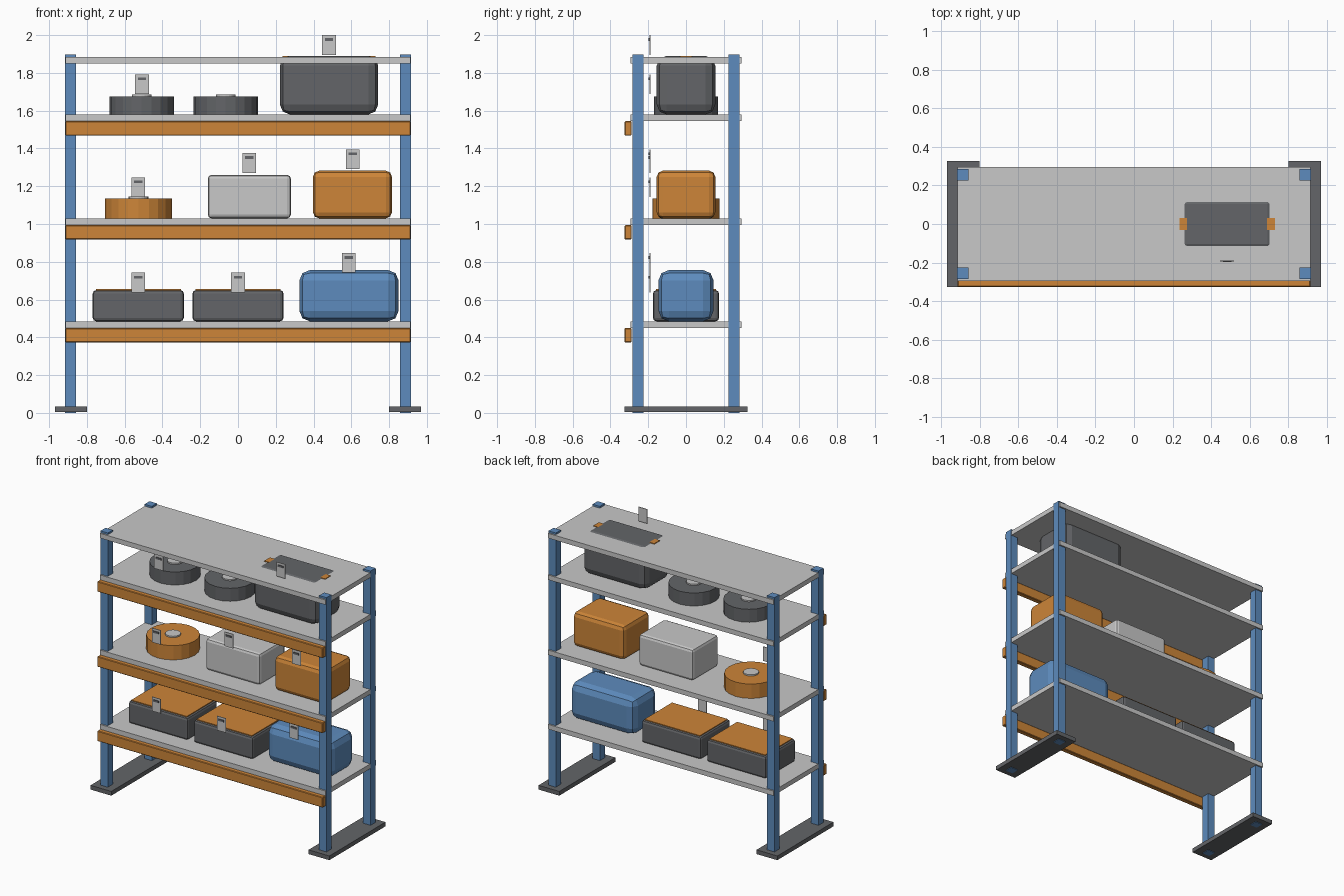
import bpy
import bmesh
from mathutils import Matrix, Vector

default_cube = bpy.data.objects.get("Cube")
if default_cube:
    bpy.data.objects.remove(default_cube, do_unlink=True)


def make_material(name, color):
    mat = bpy.data.materials.new(name)
    mat.use_nodes = True
    mat.diffuse_color = (*color, 1)
    mat.node_tree.nodes["Principled BSDF"].inputs["Base Color"].default_value = (*color, 1)
    return mat


BLUE = make_material("blue", (0.11, 0.26, 0.51))
ORANGE = make_material("orange", (0.61, 0.235, 0.04))
GREY = make_material("light grey", (0.58, 0.58, 0.58))
DARK = make_material("dark grey", (0.125, 0.13, 0.138))


def finish(name, bm, mat):
    mesh = bpy.data.meshes.new(name)
    bm.to_mesh(mesh)
    bm.free()
    mesh.materials.append(mat)
    obj = bpy.data.objects.new(name, mesh)
    bpy.context.collection.objects.link(obj)
    return obj


def box(name, mat, xs, ys, zs, bevel=0, segments=2):
    """Box from its (min, max) ranges, with optional rounded edges."""
    bm = bmesh.new()
    center = Vector([(r[0] + r[1]) / 2 for r in (xs, ys, zs)])
    size = [r[1] - r[0] for r in (xs, ys, zs)]
    bmesh.ops.create_cube(bm, size=1, matrix=Matrix.Translation(center) @ Matrix.Diagonal((*size, 1)))
    obj = finish(name, bm, mat)
    if bevel:
        mod = obj.modifiers.new("rounded edges", 'BEVEL')
        mod.width = bevel
        mod.segments = segments
    return obj


def disc(name, mat, x, radius, z0, z1, sides=20):
    bm = bmesh.new()
    bmesh.ops.create_cone(bm, cap_ends=True, segments=sides, radius1=radius, radius2=radius,
                          depth=z1 - z0, matrix=Matrix.Translation((x, 0, (z0 + z1) / 2)))
    return finish(name, bm, mat)


def tag(x, top):
    """Upright label card with a dark slot near its top."""
    box("tag", GREY, (x - 0.036, x + 0.036), (-0.193, -0.188), (top - 0.104, top))
    box("tag_slot", DARK, (x - 0.022, x + 0.022), (-0.198, -0.193), (top - 0.03, top - 0.016))


# Frame: feet and posts
for side, s in (("left", 1), ("right", -1)):
    box(side + "_foot", DARK, sorted((s * 0.8, s * 0.968)), (-0.325, 0.325), (0.004, 0.035))
    for end, e in (("front", -1), ("back", 1)):
        box(f"{side}_{end}_post", BLUE, sorted((s * 0.857, s * 0.916)),
            sorted((e * 0.226, e * 0.284)), (0, 1.898))

# Shelves, with a beam under the front edge of the lower three
LOW, MID, HIGH, ROOF = 0.485, 1.03, 1.58, 1.885
for top in (LOW, MID, HIGH, ROOF):
    box("shelf", GREY, (-0.914, 0.914), (-0.295, 0.295), (top - 0.035, top))
    if top < ROOF:
        box("front_beam", ORANGE, (-0.914, 0.914), (-0.325, -0.288),
            (top - 0.112, top - 0.036), 0.004, 1)

# Low shelf: two lidded crates and a rounded blue case
for x in (-0.528, 0):
    box("crate", DARK, (x - 0.241, x + 0.241), (-0.175, 0.175), (LOW, 0.65), 0.018)
    box("crate_lid", ORANGE, (x - 0.225, x + 0.225), (-0.16, 0.16), (0.635, 0.655))
    tag(x, 0.742)
box("blue_case", BLUE, (0.325, 0.85), (-0.146, 0.146), (LOW, 0.756), 0.055)
tag(0.587, 0.846)

# Middle shelf: orange reel and two boxes
disc("orange_reel", ORANGE, -0.527, 0.178, MID, 1.135)
disc("reel_hub", GREY, -0.527, 0.052, MID, 1.145)
tag(-0.528, 1.246)
box("grey_box", GREY, (-0.16, 0.28), (-0.15, 0.15), (MID, 1.26), 0.02)
tag(0.06, 1.375)
box("orange_box", ORANGE, (0.397, 0.815), (-0.155, 0.155), (MID, 1.282), 0.032)
tag(0.608, 1.394)

# High shelf: two dark reels and a tall case reaching through the top panel
for x in (-0.51, -0.065):
    disc("dark_reel", DARK, x, 0.17, HIGH, 1.675)
    disc("reel_hub", GREY, x, 0.052, HIGH, 1.685)
tag(-0.508, 1.792)
box("tall_case", DARK, (0.222, 0.742), (-0.155, 0.155), (HIGH, 1.89), 0.052)
for x in (0.255, 0.709):
    box("case_latch", ORANGE, (x - 0.02, x + 0.02), (-0.032, 0.032), (1.852, 1.89))
tag(0.482, 2.0)
